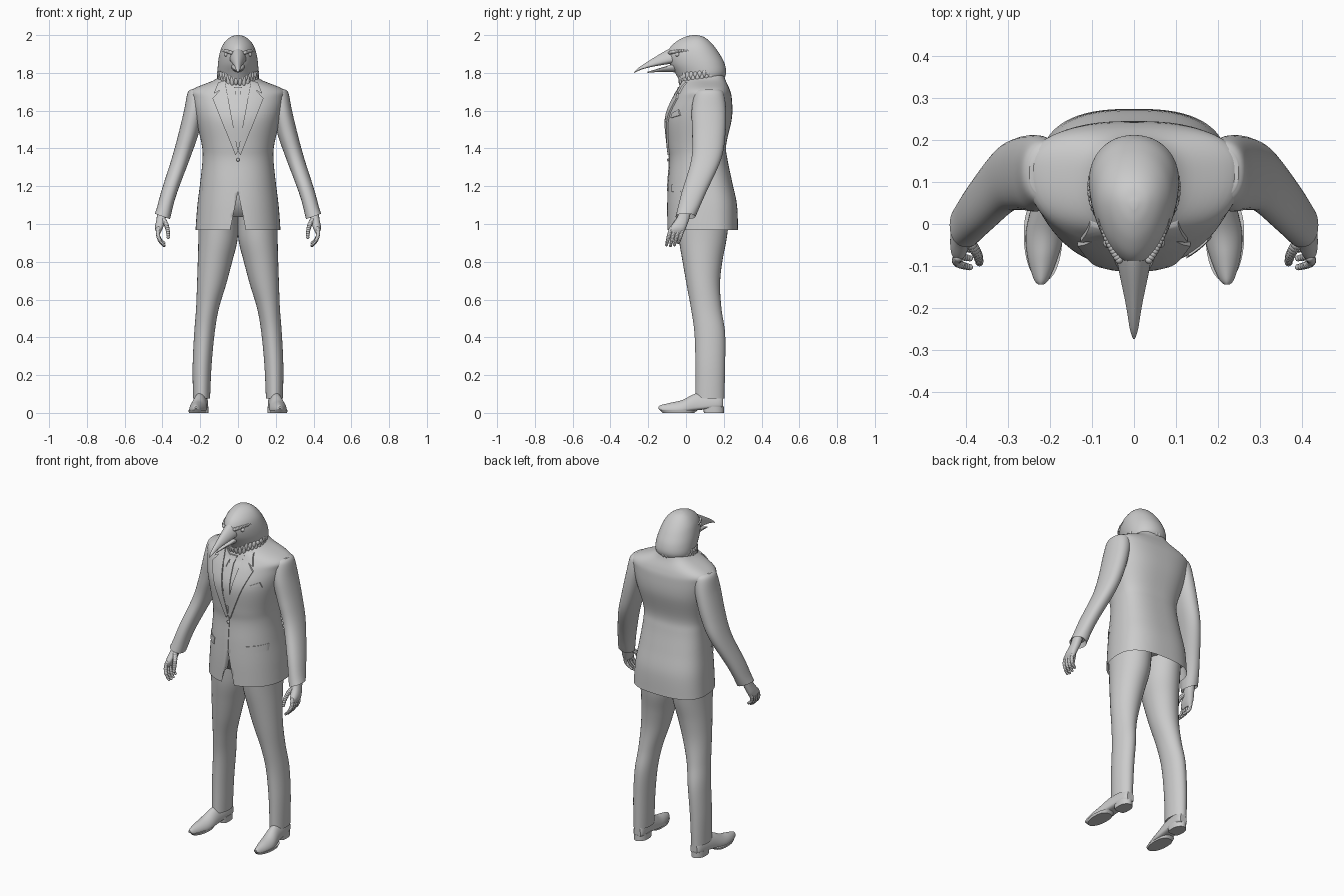
import bpy, bmesh, math
from mathutils import Vector
from mathutils.bvhtree import BVHTree

cube = bpy.data.objects.get("Cube")
if cube:
    bpy.data.objects.remove(cube)

shade = (.6, .6, .6, 1)
grey = bpy.data.materials.new("plain grey")
grey.use_nodes = True
grey.diffuse_color = shade
grey.node_tree.nodes["Principled BSDF"].inputs["Base Color"].default_value = shade


def finish(name, bm, mirror=False):
    bmesh.ops.recalc_face_normals(bm, faces=bm.faces)
    mesh = bpy.data.meshes.new(name)
    bm.to_mesh(mesh)
    bm.free()
    ob = bpy.data.objects.new(name, mesh)
    bpy.context.collection.objects.link(ob)
    mesh.materials.append(grey)
    bpy.ops.object.select_all(action="DESELECT")
    ob.select_set(True)
    bpy.context.view_layer.objects.active = ob
    bpy.ops.object.shade_smooth_by_angle(angle=math.radians(40))
    if mirror:
        ob.modifiers.new("Mirror", "MIRROR").use_mirror_merge = False
    return ob


def ring(at, half, front, back, x=0):
    return (at, half, front, back, x)


def spline(rows, steps):
    # Smooth curve through every row
    last = len(rows) - 1
    out = []
    for i in range(last):
        before, start, end, after = [rows[max(0, min(last, i + k))] for k in (-1, 0, 1, 2)]
        for s in range(steps):
            t = s / steps
            out.append([b + t / 2 * (c - a + t * (2*a - 5*b + 4*c - d + t * (3*(b - c) + d - a)))
                        for a, b, c, d in zip(before, start, end, after)])
    return out + [rows[last]]


def power(value, n):
    return math.copysign(abs(value) ** (2 / n), value)


def loft(*rows, sides=32, steps=6, middle=.5, front=2, back=2, lying=False):
    # Skin over rings; lying parts run along y, with front as bottom and back as top
    bm = bmesh.new()
    rings = []
    for at, half, near, far, cx in spline(rows, steps):
        centre = near + (far - near) * middle
        loop = []
        for i in range(sides):
            angle = math.tau * i / sides
            c, s = math.cos(angle), math.sin(angle)
            n, depth = (back, far - centre) if s > 0 else (front, centre - near)
            x, y = cx + half * power(c, n), centre + depth * power(s, n)
            loop.append(bm.verts.new((x, at, y) if lying else (x, y, at)))
        rings.append(loop)
    for low, high in zip(rings, rings[1:]):
        for i in range(sides):
            bm.faces.new((low[i - 1], low[i], high[i], high[i - 1]))
    bm.faces.new(rings[0])
    bm.faces.new(rings[-1])
    return bm


def recess(bm, thick, depth):
    # Hollow the lower end of a garment
    bmesh.ops.recalc_face_normals(bm, faces=bm.faces)
    cap = min(bm.faces, key=lambda f: f.calc_center_median().z)
    bmesh.ops.inset_region(bm, faces=[cap], thickness=thick)
    bmesh.ops.translate(bm, verts=cap.verts, vec=(0, 0, depth))


def tube(name, start, bend, end, radius):
    # Curved digit or ridge with a rounded tip
    start, bend, end = Vector(start), Vector(bend), Vector(end)
    bm = bmesh.new()
    for i in range(13):
        t = i / 12
        place = start.lerp(bend, t).lerp(bend.lerp(end, t), t)
        made = bmesh.ops.create_icosphere(bm, subdivisions=2, radius=radius * (1 - t * t / 3))
        bmesh.ops.translate(bm, verts=made["verts"], vec=place)
    return finish(name, bm, True)


def ball(name, centre, size, mirror=False):
    bm = bmesh.new()
    for v in bmesh.ops.create_uvsphere(bm, u_segments=16, v_segments=10, radius=1)["verts"]:
        v.co = Vector(centre) + v.co * Vector(size)
    return finish(name, bm, mirror)


# Jacket body
body = loft(
    ring(at=.968, half=.225, front=-.1, back=.275),
    ring(at=1.1, half=.215, front=-.1, back=.27),
    ring(at=1.22, half=.2, front=-.095, back=.245),
    ring(at=1.34, half=.188, front=-.087, back=.22),
    ring(at=1.42, half=.192, front=-.095, back=.213),
    ring(at=1.56, half=.225, front=-.105, back=.243),
    ring(at=1.66, half=.247, front=-.07, back=.243),
    ring(at=1.71, half=.245, front=-.04, back=.232),
    ring(at=1.76, half=.13, front=-.02, back=.21),
    ring(at=1.79, half=.09, front=0, back=.2),
    sides=72, middle=.6, front=2.2, back=2.6)
recess(body, thick=.012, depth=.07)
surface = BVHTree.FromBMesh(body)
jacket = finish("jacket", body)

# Front opening below the button
bm = bmesh.new()
wedge = bm.faces.new([bm.verts.new(p) for p in ((0, -.2, 1.17), (.045, -.2, .95), (-.045, -.2, .95))])
grown = bmesh.ops.extrude_face_region(bm, geom=[wedge], use_keep_orig=True)["geom"]
for v in grown:
    if isinstance(v, bmesh.types.BMVert):
        v.co.y = -.065
cutter = finish("opening_cutter", bm)
cutter.hide_render = cutter.hide_viewport = True
opening = jacket.modifiers.new("Opening", "BOOLEAN")
opening.operation, opening.object, opening.solver = "DIFFERENCE", cutter, "EXACT"


def patch(name, a, b, c, d, lift=.006, mirror=True, n=14):
    # Thin cloth laid on the jacket front between four (x, z) corners
    a, b, c, d = map(Vector, (a, b, c, d))
    bm = bmesh.new()
    grid = []
    for i in range(n + 1):
        row = []
        for j in range(n + 1):
            p = a.lerp(b, i / n).lerp(d.lerp(c, i / n), j / n)
            hit = surface.ray_cast(Vector((p.x, -1, p.y)), Vector((0, 1, 0)))[0]
            row.append(bm.verts.new((p.x, (hit.y if hit else 0) - lift, p.y)))
        grid.append(row)
    for low, high in zip(grid, grid[1:]):
        for j in range(n):
            bm.faces.new((low[j], high[j], high[j + 1], low[j + 1]))
    grown = bmesh.ops.extrude_face_region(bm, geom=bm.faces[:], use_keep_orig=True)["geom"]
    inner = [g for g in grown if isinstance(g, bmesh.types.BMVert)]
    bmesh.ops.translate(bm, verts=inner, vec=(0, lift + .003, 0))
    return finish(name, bm, mirror)


def strip(name, top, bottom, wide, narrow, lift):
    # Centred band with its own top and bottom half widths
    patch(name, (-wide, top), (wide, top), (narrow, bottom), (-narrow, bottom), lift, mirror=False)


patch("lapel", (.066, 1.742), (.135, 1.665), (.014, 1.365), (0, 1.385), lift=.009)
patch("lapel_collar", (.066, 1.76), (.105, 1.75), (.128, 1.69), (.066, 1.725), lift=.01)
patch("shirt_collar", (.016, 1.715), (.066, 1.75), (.052, 1.675), (.03, 1.66))
patch("pocket_flap", (.105, 1.21), (.19, 1.215), (.19, 1.175), (.107, 1.17), lift=.005)
patch("pocket_square", (.13, 1.585), (.175, 1.605), (.185, 1.575), (.125, 1.56), mirror=False)
strip("tie", top=1.69, bottom=1.44, wide=.013, narrow=.026, lift=.006)
strip("tie_knot", top=1.725, bottom=1.685, wide=.022, narrow=.013, lift=.009)
strip("front_edge", top=1.37, bottom=1.175, wide=.003, narrow=.003, lift=.004)
ball("button", centre=(0, -.094, 1.34), size=(.009, .006, .009))

# Sleeves, with the cuff tilted square to the arm
arm = loft(
    ring(at=1.04, x=.4, half=.04, front=-.055, back=.05),
    ring(at=1.17, x=.364, half=.043, front=-.022, back=.108),
    ring(at=1.34, x=.305, half=.048, front=.028, back=.185),
    ring(at=1.47, x=.264, half=.053, front=.033, back=.208),
    ring(at=1.6, x=.232, half=.054, front=.03, back=.212),
    ring(at=1.69, x=.214, half=.054, front=.045, back=.2),
    ring(at=1.713, x=.205, half=.045, front=.065, back=.18),
    front=2.2, back=2.2)
recess(arm, thick=.008, depth=.02)
for v in arm.verts:
    v.co.z += (v.co.x - .4) * max(0, 1.1 - v.co.z) * 6
finish("sleeve", arm, mirror=True)

# Hands
finish("palm", loft(
    ring(at=1.08, x=.4, half=.024, front=-.03, back=.03),
    ring(at=1.03, x=.407, half=.024, front=-.05, back=.018),
    ring(at=.98, x=.418, half=.021, front=-.085, back=0),
    ring(at=.95, x=.421, half=.01, front=-.088, back=-.015),
    sides=20, front=2.4, back=2.4), mirror=True)
for i, finger in enumerate(("index", "middle", "ring", "little")):
    y = -.08 + i * .021
    tip = .885 + .004 * (i - 1) ** 2
    tube(finger + "_finger", (.42, y, .975), (.435, y - .015, .925), (.392, y - .023, tip), radius=.0115)
tube("thumb", (.402, -.03, 1.03), (.37, -.07, 1), (.369, -.092, .93), radius=.014)

# Trousers
leg = loft(
    ring(at=.075, x=.193, half=.045, front=.05, back=.203),
    ring(at=.25, x=.19, half=.05, front=.05, back=.207),
    ring(at=.42, x=.178, half=.054, front=.045, back=.207),
    ring(at=.55, x=.162, half=.06, front=.027, back=.188),
    ring(at=.68, x=.14, half=.077, front=.003, back=.18),
    ring(at=.8, x=.122, half=.091, front=-.018, back=.192),
    ring(at=.92, x=.106, half=.104, front=-.038, back=.215),
    ring(at=1.045, x=.105, half=.105, front=-.05, back=.23))
recess(leg, thick=.005, depth=.02)
finish("trouser_leg", leg, mirror=True)

# Shoes, from toe to heel
finish("shoe", loft(
    ring(at=-.145, x=.222, half=.006, front=.022, back=.034),
    ring(at=-.13, x=.221, half=.019, front=.012, back=.042),
    ring(at=-.08, x=.218, half=.036, front=.006, back=.054),
    ring(at=-.02, x=.212, half=.046, front=.005, back=.068),
    ring(at=.06, x=.202, half=.04, front=.014, back=.105),
    ring(at=.17, x=.193, half=.035, front=.025, back=.115),
    ring(at=.197, x=.19, half=.022, front=.028, back=.1),
    middle=.22, front=3.2, back=1.8, lying=True), mirror=True)
finish("shoe_heel", loft(
    ring(at=0, x=.193, half=.038, front=.095, back=.2),
    ring(at=.035, x=.194, half=.038, front=.088, back=.2),
    steps=1, front=4), mirror=True)
finish("shoe_sole", loft(
    ring(at=0, x=.216, half=.044, front=-.125, back=.045),
    ring(at=.014, x=.217, half=.046, front=-.138, back=.06),
    steps=1, middle=.55, back=2.6), mirror=True)

# Bird head
finish("head", loft(
    ring(at=1.7, half=.075, front=0, back=.15),
    ring(at=1.76, half=.098, front=-.035, back=.192),
    ring(at=1.8, half=.107, front=-.058, back=.212),
    ring(at=1.85, half=.106, front=-.088, back=.204),
    ring(at=1.9, half=.098, front=-.098, back=.178),
    ring(at=1.94, half=.085, front=-.08, back=.15),
    ring(at=1.972, half=.063, front=-.042, back=.12),
    ring(at=1.992, half=.036, front=0, back=.09),
    ring(at=2, half=.008, front=.035, back=.056),
    sides=48, middle=.6, front=1.75, back=2.1))
finish("upper_beak", loft(
    ring(at=-.275, half=.002, front=1.799, back=1.803),
    ring(at=-.25, half=.01, front=1.812, back=1.828),
    ring(at=-.19, half=.02, front=1.83, back=1.868),
    ring(at=-.08, half=.042, front=1.848, back=1.932),
    ring(at=-.02, half=.045, front=1.85, back=1.945),
    middle=.3, front=2.6, back=1.7, lying=True))
finish("lower_beak", loft(
    ring(at=-.203, half=.003, front=1.8, back=1.806),
    ring(at=-.12, half=.024, front=1.806, back=1.831),
    ring(at=-.02, half=.045, front=1.8, back=1.86),
    middle=.75, front=1.8, back=2.6, lying=True))
ball("eye", centre=(.062, -.045, 1.897), size=(.012, .012, .011), mirror=True)
tube("brow_ridge", (.036, -.085, 1.907), (.064, -.045, 1.916), (.08, .01, 1.918), radius=.01)

# Ragged neck feathers, lower at the throat
bm = bmesh.new()
for i in range(60):
    angle = math.tau * i / 60
    c, s = math.cos(angle), math.sin(angle)
    base = Vector((.099 * c, .085 + .113 * s, 1.778 + .016 * s + .018 * (i % 2)))
    size = Vector((.013, .013, .022 + .005 * math.sin(i * 2.4) + .012 * (s < -.8)))
    for v in bmesh.ops.create_icosphere(bm, subdivisions=2, radius=1)["verts"]:
        v.co = base + v.co * size
finish("neck_feathers", bm)
